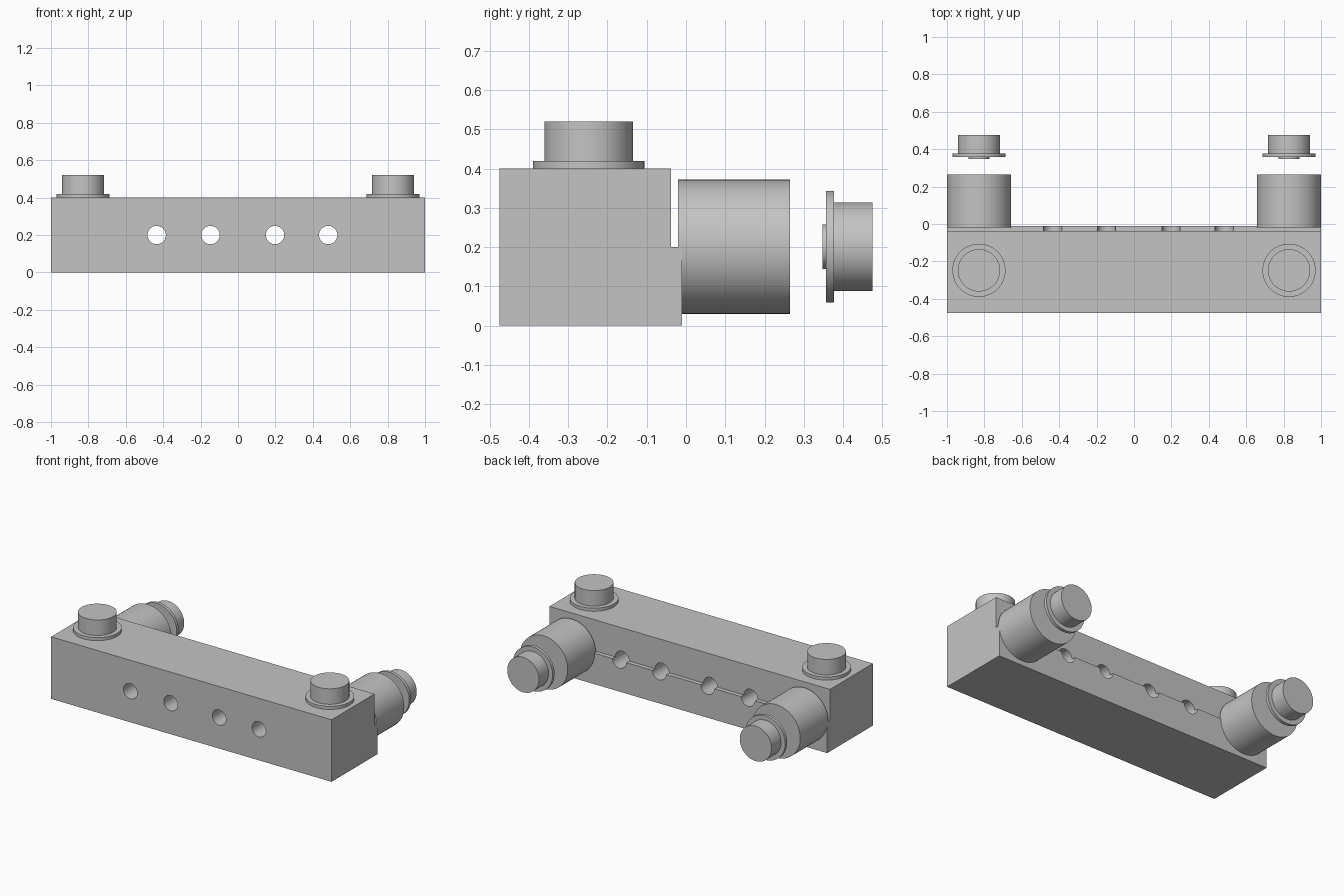
import bpy, math
from mathutils import Vector

old = bpy.data.objects.get("Cube")
if old:
    bpy.data.objects.remove(old)

# Single grey finish
grey = bpy.data.materials.new("plain grey")
grey.use_nodes = True
colour = (0.55, 0.55, 0.55, 1)
grey.diffuse_color = colour
grey.node_tree.nodes["Principled BSDF"].inputs["Base Color"].default_value = colour


def box(name, low, high):
    low, high = Vector(low), Vector(high)
    bpy.ops.mesh.primitive_cube_add(size=1, location=(low + high) / 2)
    ob = bpy.context.object
    ob.name = name
    ob.scale = high - low
    bpy.ops.object.transform_apply(location=False, rotation=False, scale=True)
    ob.data.materials.append(grey)
    return ob


def cylinder(name, radius, start, end):
    """Round bar running from one point to another."""
    start, end = Vector(start), Vector(end)
    axis = end - start
    bpy.ops.mesh.primitive_cylinder_add(
        vertices=64, radius=radius, depth=axis.length,
        location=(start + end) / 2,
        rotation=axis.to_track_quat('Z', 'Y').to_euler())
    ob = bpy.context.object
    ob.name = name
    ob.data.materials.append(grey)
    bpy.ops.object.shade_smooth_by_angle(angle=math.radians(35))
    return ob


# Clamp bar: lower half reaches further back than the upper half
MID = 0.2
bar = box("clamp_bar", (-1, -0.475, 0), (1, -0.01, 0.4))


def cut(cutter):
    mod = bar.modifiers.new(cutter.name, 'BOOLEAN')
    mod.object = cutter
    mod.operation = 'DIFFERENCE'
    mod.solver = 'EXACT'
    cutter.hide_render = True
    cutter.hide_viewport = True
    cutter.display_type = 'WIRE'


cut(box("ledge_cutter", (-1.1, -0.038, MID), (1.1, 0.1, 0.5)))

# Row of through holes
for x in (-0.435, -0.147, 0.198, 0.482):
    cut(cylinder("hole_cutter", 0.049, (x, -0.6, MID), (x, 0.1, MID)))

# Matching fittings at both ends
for side, sx in (("left", 1), ("right", -1)):
    x = 0.829 * sx
    # Upright flanged knob
    y = -0.248
    cylinder(side + "_top_flange", 0.142, (x, y, 0.4), (x, y, 0.42))
    cylinder(side + "_top_knob", 0.113, (x, y, 0.42), (x, y, 0.52))
    # Rear sleeve and the separate cap behind it
    for part, radius, y0, y1 in (
            ("sleeve", 0.171, -0.02, 0.265),
            ("cap_plug", 0.057, 0.348, 0.357),
            ("cap_flange", 0.142, 0.357, 0.377),
            ("cap_knob", 0.113, 0.377, 0.475)):
        cylinder(f"{side}_{part}", radius, (x, y0, MID + 0.001), (x, y1, MID + 0.001))
